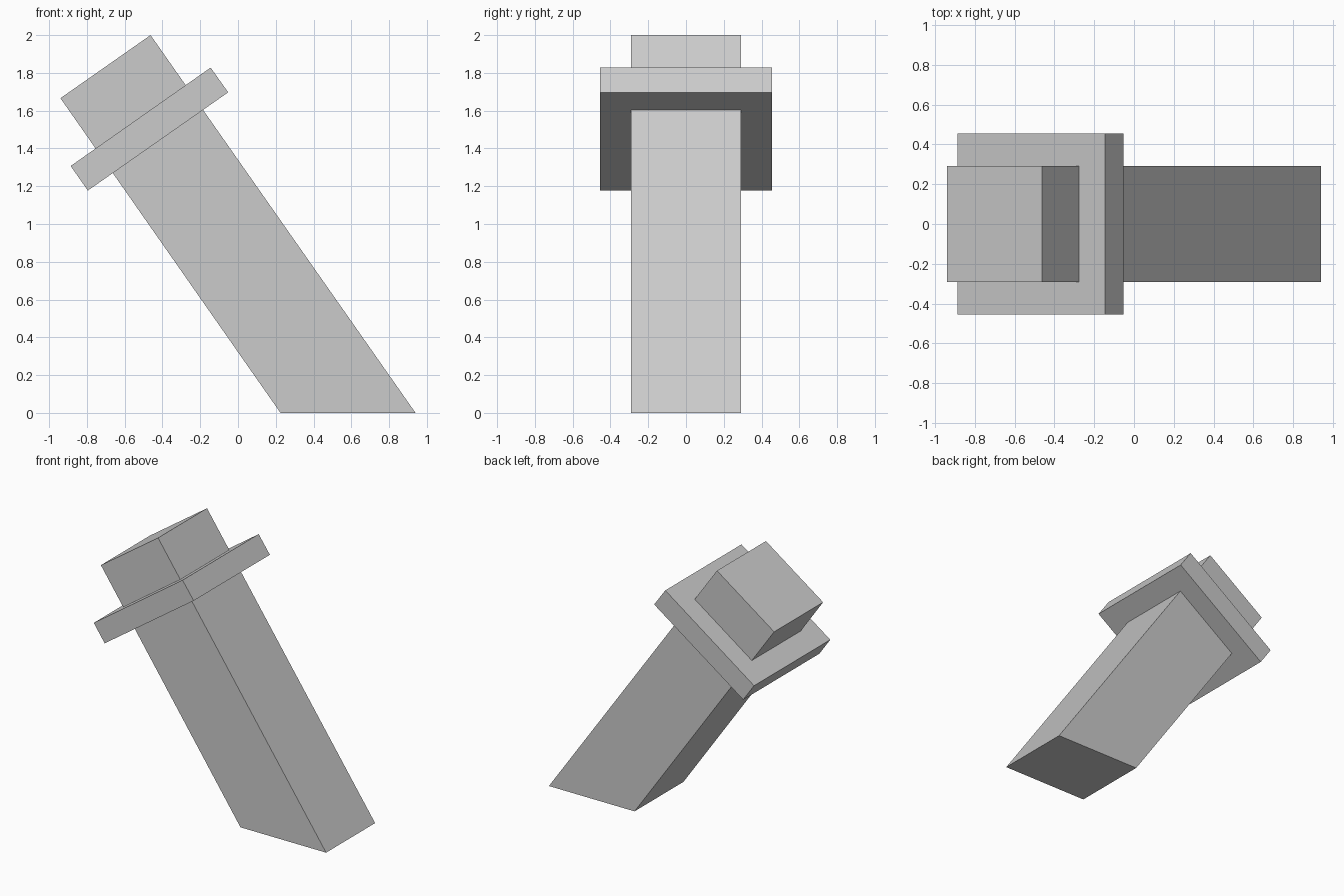
import bpy
import bmesh

if "Cube" in bpy.data.objects:
    bpy.data.objects.remove(bpy.data.objects["Cube"])

# Single plain grey for the whole piece
grey = bpy.data.materials.new("light_grey")
grey.diffuse_color = (0.6, 0.6, 0.6, 1)
grey.use_nodes = True
grey.node_tree.nodes["Principled BSDF"].inputs["Base Color"].default_value = grey.diffuse_color


def extrude_profile(name, profile, half_depth):
    """Extrude an x-z outline symmetrically along y."""
    bm = bmesh.new()
    face = bm.faces.new([bm.verts.new((x, -half_depth, z)) for x, z in profile])
    ext = bmesh.ops.extrude_face_region(bm, geom=[face])
    verts = [g for g in ext["geom"] if isinstance(g, bmesh.types.BMVert)]
    bmesh.ops.translate(bm, verts=verts, vec=(0, 2 * half_depth, 0))
    bmesh.ops.recalc_face_normals(bm, faces=bm.faces)
    mesh = bpy.data.meshes.new(name)
    bm.to_mesh(mesh)
    bm.free()
    mesh.materials.append(grey)
    obj = bpy.data.objects.new(name, mesh)
    bpy.context.collection.objects.link(obj)
    return obj


# Leaning square post, cut level at the ground
extrude_profile("leaning_post",
                [(0.225, 0), (0.94, 0), (-0.463, 2.0), (-0.94, 1.666)], 0.292)

# Square collar around the post, square to its axis
extrude_profile("collar",
                [(-0.795, 1.177), (-0.052, 1.697), (-0.145, 1.828), (-0.886, 1.307)], 0.454)
